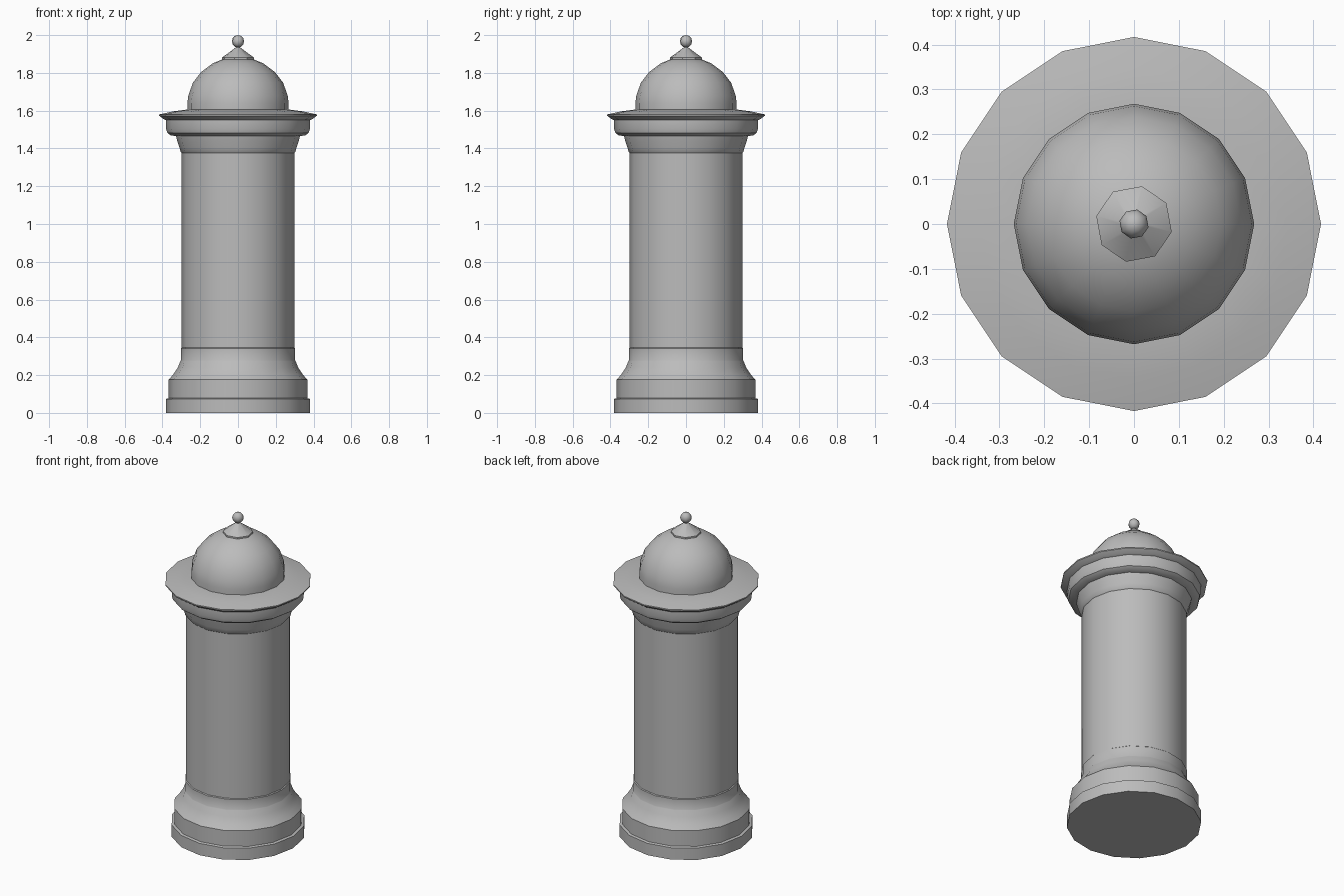
import bpy, bmesh, math

if "Cube" in bpy.data.objects:
    bpy.data.objects.remove(bpy.data.objects["Cube"])

grey = bpy.data.materials.new("stone grey")
grey.diffuse_color = (0.5, 0.5, 0.5, 1)
grey.use_nodes = True
grey.node_tree.nodes["Principled BSDF"].inputs["Base Color"].default_value = grey.diffuse_color


def turned(name, profile, sides=16, turn=0.0, angle=35):
    """Spin a (radius, height) profile around z; zero radius makes a pole."""
    bm = bmesh.new()
    rings = []
    for r, z in profile:
        if r == 0:
            rings.append([bm.verts.new((0, 0, z))] * sides)
        else:
            rings.append([bm.verts.new((r * math.cos(turn + math.tau * i / sides),
                                        r * math.sin(turn + math.tau * i / sides), z))
                          for i in range(sides)])
    for low, high in zip(rings, rings[1:]):
        for i in range(sides):
            j = (i + 1) % sides
            bm.faces.new(dict.fromkeys((low[i], low[j], high[j], high[i])))
    # close open ends
    if profile[0][0]:
        bm.faces.new(rings[0][::-1])
    if profile[-1][0]:
        bm.faces.new(rings[-1])
    mesh = bpy.data.meshes.new(name)
    bm.to_mesh(mesh)
    bm.free()
    mesh.materials.append(grey)
    ob = bpy.data.objects.new(name, mesh)
    bpy.context.collection.objects.link(ob)
    bpy.ops.object.select_all(action='DESELECT')
    ob.select_set(True)
    bpy.context.view_layer.objects.active = ob
    bpy.ops.object.shade_smooth_by_angle(angle=math.radians(angle))
    return ob


# Stepped base, shaft, flared collar and brim
turned("column", [
    (0.382, 0), (0.382, 0.074), (0.367, 0.078), (0.367, 0.176),
    (0.343, 0.203), (0.319, 0.24), (0.305, 0.275), (0.303, 0.278),
    (0.303, 0.342), (0.298, 0.346), (0.298, 1.375), (0.303, 1.38),
    (0.310, 1.405), (0.322, 1.44), (0.328, 1.465), (0.357, 1.47),
    (0.374, 1.482), (0.381, 1.505), (0.381, 1.55), (0.395, 1.556),
    (0.417, 1.573), (0.417, 1.58), (0.345, 1.596), (0.27, 1.606)])

# Dome
turned("dome", [
    (0.268, 1.604), (0.268, 1.64), (0.263, 1.68), (0.239, 1.748),
    (0.195, 1.805), (0.135, 1.85), (0.07, 1.876), (0, 1.885)])

# Pointed cap
turned("cap", [(0.086, 1.871), (0.086, 1.881), (0.012, 1.935), (0.012, 1.945)],
       sides=8, turn=math.radians(-12))

# Ball finial
ball = [(0.033 * math.sin(math.pi * k / 6), 1.967 - 0.033 * math.cos(math.pi * k / 6))
        for k in range(1, 6)]
turned("finial", [(0, 1.934)] + ball + [(0, 2.0)], sides=8,
       turn=math.radians(-12), angle=60)
